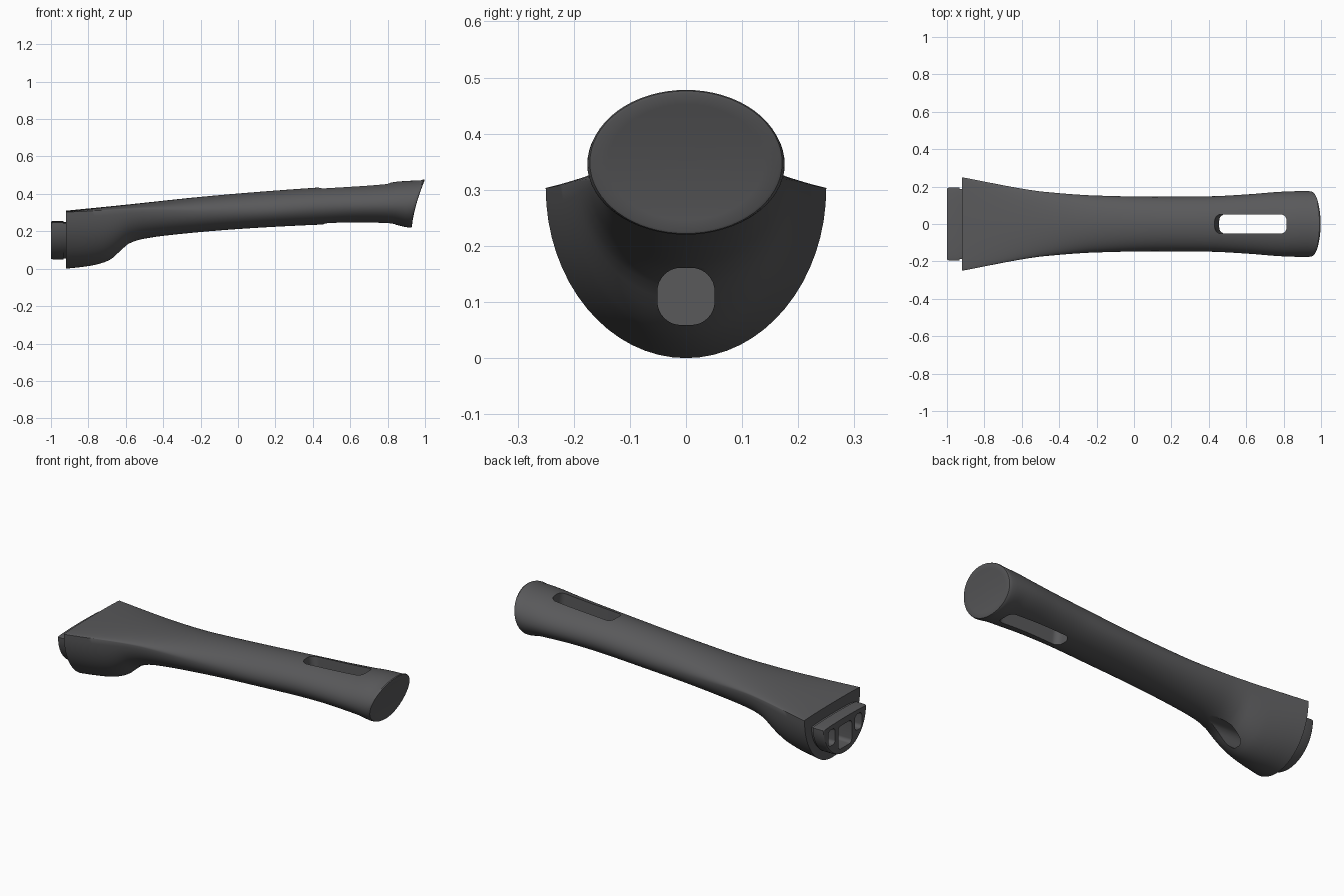
import bpy, bmesh, math
from mathutils import Matrix

default = bpy.data.objects.get("Cube")
if default:
    bpy.data.objects.remove(default, do_unlink=True)

grey = bpy.data.materials.new("dark grey plastic")
grey.use_nodes = True
colour = (0.1, 0.1, 0.104, 1)
grey.diffuse_color = colour
bsdf = grey.node_tree.nodes["Principled BSDF"]
bsdf.inputs["Base Color"].default_value = colour
bsdf.inputs["Roughness"].default_value = 0.5

SIDES = 64

# Tracks along the handle: (x, value)
TOP = [(-.92, .31), (-.6, .342), (-.2, .384), (.1, .41), (.4, .432), (.8, .458), (.85, .467), (1, .478)]
BOTTOM = [(-.92, 0), (-.8, .014), (-.71, .036), (-.64, .078), (-.58, .13), (-.5, .16), (-.38, .178),
          (0, .212), (.4, .234), (.65, .243), (.83, .237), (.93, .22), (1, .22)]
WIDTH = [(-.92, .25), (-.55, .181), (-.48, .172), (-.2, .152), (.1, .146), (.4, .148), (.6, .158),
         (.8, .173), (.9, .176), (1, .174)]
MIDDLE = [(-.92, .303), (-.5, .316), (-.2, .308), (.1, .312), (.5, .335), (1, .348)]


def sample(track, x):
    """Smooth interpolation with limited slopes."""
    def slope(i):
        if i == 0 or i == len(track) - 1:
            j = max(i, 1)
            return (track[j][1] - track[j - 1][1]) / (track[j][0] - track[j - 1][0])
        a = (track[i][1] - track[i - 1][1]) / (track[i][0] - track[i - 1][0])
        b = (track[i + 1][1] - track[i][1]) / (track[i + 1][0] - track[i][0])
        return 0 if a * b <= 0 else 2 * a * b / (a + b)
    for i in range(len(track) - 1):
        (x0, v0), (x1, v1) = track[i], track[i + 1]
        if x <= x1 or i == len(track) - 2:
            h = x1 - x0
            t = min(max((x - x0) / h, 0), 1)
            blend = t * t * (3 - 2 * t)
            return (v0 + (v1 - v0) * blend + h * slope(i) * t * (1 - t) ** 2
                    - h * slope(i + 1) * t * t * (1 - t))


def section(width, middle, top, bottom):
    """Two half ellipses joined at the widest line, as (y, z) pairs."""
    pts = []
    for i in range(SIDES):
        a = math.tau * i / SIDES
        height = top - middle if math.sin(a) > 0 else middle - bottom
        pts.append((width * math.cos(a), middle + height * math.sin(a)))
    return pts


def loft(name, rings):
    bm = bmesh.new()
    loops = [[bm.verts.new(p) for p in ring] for ring in rings]
    for a, b in zip(loops, loops[1:]):
        for i in range(SIDES):
            j = (i + 1) % SIDES
            bm.faces.new((a[i], a[j], b[j], b[i]))
    bm.faces.new(loops[0])
    bm.faces.new(loops[-1])
    bmesh.ops.recalc_face_normals(bm, faces=bm.faces)
    return add_object(name, bm)


def add_object(name, bm):
    mesh = bpy.data.meshes.new(name)
    bm.to_mesh(mesh)
    bm.free()
    mesh.materials.append(grey)
    obj = bpy.data.objects.new(name, mesh)
    bpy.context.collection.objects.link(obj)
    return obj


def rounded_block(name, size, centre, axis, radius, tilt=0):
    """Block whose edges parallel to the given axis are rounded."""
    bm = bmesh.new()
    bmesh.ops.create_cube(bm, size=1)
    bmesh.ops.scale(bm, vec=size, verts=bm.verts)
    edges = [e for e in bm.edges if abs((e.verts[0].co - e.verts[1].co)[axis]) > 1e-4]
    bmesh.ops.bevel(bm, geom=edges, offset=radius, segments=8, profile=0.5, affect='EDGES')
    bm.transform(Matrix.Translation(centre) @ Matrix.Rotation(tilt, 4, 'Y'))
    return add_object(name, bm)


def activate(obj):
    bpy.ops.object.select_all(action='DESELECT')
    obj.select_set(True)
    bpy.context.view_layer.objects.active = obj


def cut(obj, cutter):
    cutter.hide_render = True
    mod = obj.modifiers.new("cut", 'BOOLEAN')
    mod.operation, mod.solver, mod.object = 'DIFFERENCE', 'EXACT', cutter
    activate(obj)
    bpy.ops.object.modifier_apply(modifier=mod.name)
    bpy.data.objects.remove(cutter, do_unlink=True)


def end_x(z):
    """Slanted, slightly hollow end face."""
    t = min(max((z - .22) / .258, 0), 1)
    return .93 + .07 * t ** 1.5


# Grip body, lofted from the wide socket end to the slanted end
rings = []
STEPS = 72
for k in range(STEPS + 1):
    x = -.92 + 1.84 * k / STEPS
    lean = min(max((x - .82) / .1, 0), 1)
    pts = section(*(sample(t, x) for t in (WIDTH, MIDDLE, TOP, BOTTOM)))
    rings.append([(x + lean * (end_x(z) - .94), y, z) for y, z in pts])

# Rounded rim and end face
for scale, back in ((1, .008), (.985, .002), (.955, 0), (.8, 0), (.6, 0), (.4, 0), (.2, 0), (.03, 0)):
    pts = section(.174 * scale, .348, .348 + .13 * scale, .348 - .128 * scale)
    rings.append([(end_x(z) - back, y, z) for y, z in pts])
body = loft("grip_body", rings)

# Hanging slot through the grip
cut(body, rounded_block("slot_cutter", (.385, .104, .6), (.637, 0, .34), 2, .035, math.radians(-7)))

# Screw recess under the neck
cut(body, rounded_block("screw_cutter", (.34, .102, .102), (-.57, 0, .11), 0, .042))

# Mounting tenon with a slim collar behind it
rings = []
for x, s in ((-.9, .96), (-.932, .96), (-.934, 1), (-.99, 1), (-.997, .985), (-1, .96)):
    pts = section(.195 * s, .15 + .096 * s, .15 + .105 * s, .15 - .1 * s)
    rings.append([(x, y, z) for y, z in pts])
tenon = loft("mounting_tenon", rings)

# Pockets in the tenon, running into the body
pockets = [("centre", 0, .15, .12, .13)] + [("side", s * .12, .18, .06, .09) for s in (-1, 1)]
for label, y, z, wide, tall in pockets:
    for target in (tenon, body):
        cut(target, rounded_block(label + "_pocket_cutter", (.3, wide, tall), (-.96, y, z), 0, .02))

for obj in (body, tenon):
    activate(obj)
    bpy.ops.object.shade_smooth_by_angle(angle=math.radians(35))
